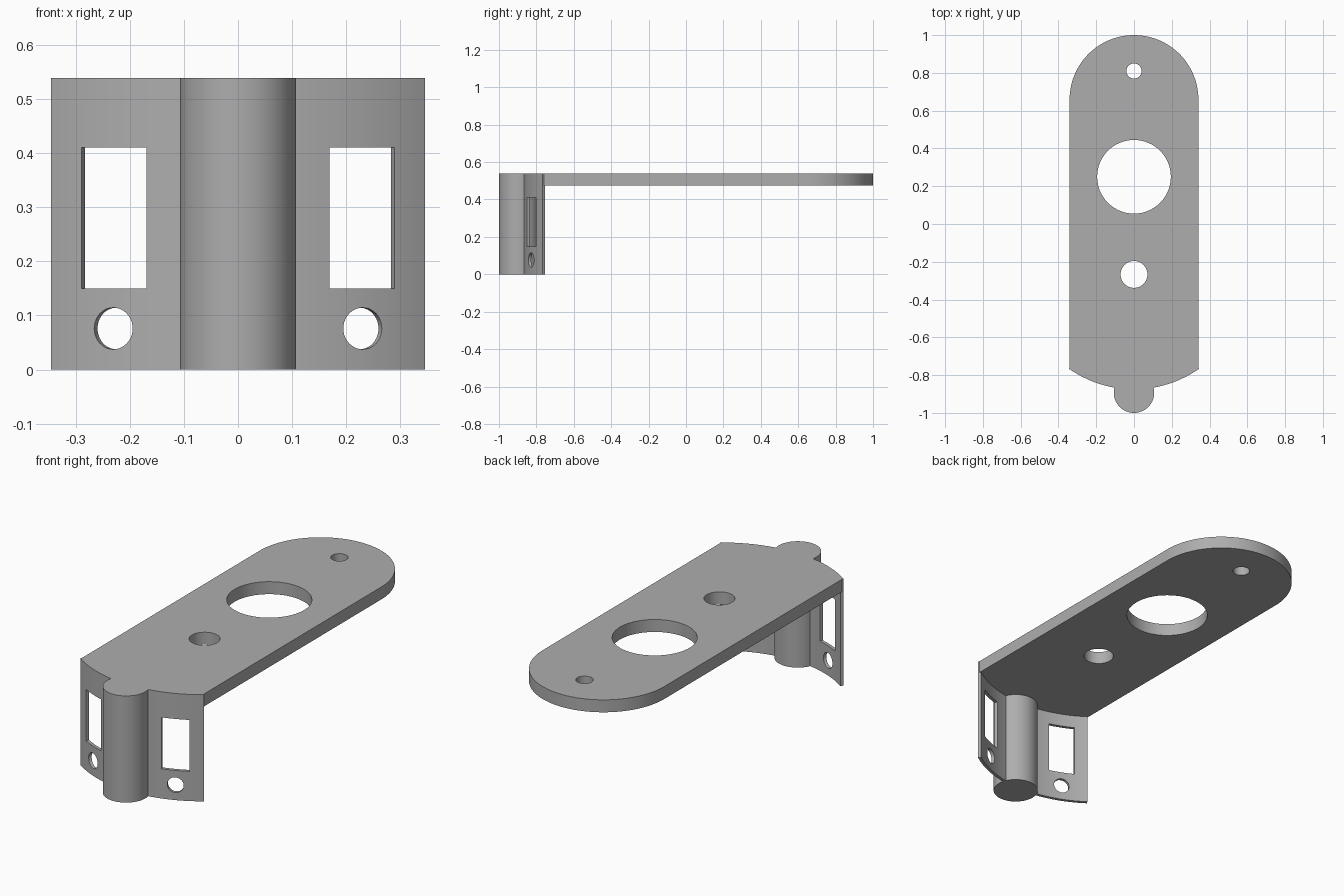
import bpy, bmesh
from math import sin, cos, pi, radians, asin, sqrt
from mathutils import Matrix

if "Cube" in bpy.data.objects:
    bpy.data.objects.remove(bpy.data.objects["Cube"])

TOP, PLATE_BOTTOM = 0.539, 0.476
HALF_W = 0.341
ARC_Y, R_OUT, R_IN = -0.275, 0.6, 0.584   # curved front wall
POST_R = 0.107

grey = bpy.data.materials.new("grey_metal")
grey.use_nodes = True
colour = (0.42, 0.42, 0.42, 1)
grey.diffuse_color = colour
grey.node_tree.nodes["Principled BSDF"].inputs["Base Color"].default_value = colour


def arc(cy, r, a0, a1, n):
    """Points on a circle centred on x = 0; angle 0 points to the front."""
    angles = [a0 + (a1 - a0) * i / n for i in range(n + 1)]
    return [(r * sin(a), cy - r * cos(a)) for a in angles]


def make_object(name, bm):
    bmesh.ops.recalc_face_normals(bm, faces=bm.faces)
    mesh = bpy.data.meshes.new(name)
    bm.to_mesh(mesh)
    bm.free()
    mesh.materials.append(grey)
    obj = bpy.data.objects.new(name, mesh)
    bpy.context.collection.objects.link(obj)
    return obj


def extrude(name, outline, z0, z1):
    bm = bmesh.new()
    face = bm.faces.new([bm.verts.new((x, y, z0)) for x, y in outline])
    geom = bmesh.ops.extrude_face_region(bm, geom=[face])["geom"]
    verts = [v for v in geom if isinstance(v, bmesh.types.BMVert)]
    bmesh.ops.translate(bm, verts=verts, vec=(0, 0, z1 - z0))
    return make_object(name, bm)


def disc(name, y, r, z0, z1, n=64):
    return extrude(name, arc(y, r, 0, 2 * pi, n)[:-1], z0, z1)


def combine(target, other, operation):
    mod = target.modifiers.new(operation, "BOOLEAN")
    mod.operation, mod.solver, mod.object = operation, "EXACT", other
    bpy.context.view_layer.objects.active = target
    bpy.ops.object.modifier_apply(modifier=mod.name)
    bpy.data.objects.remove(other)


# Plate: round back end, front edge buried in the curved wall
r_mid = (R_OUT + R_IN) / 2
half = asin(HALF_W / r_mid)
outline = arc(ARC_Y, r_mid, -half, half, 32)
outline += arc(1 - HALF_W, HALF_W, pi / 2, 3 * pi / 2, 64)
bracket = extrude("mounting_bracket", outline, PLATE_BOTTOM, TOP)

# Curved wall with radial ends
half = asin(0.345 / R_OUT)
wall = extrude("front_wall", arc(ARC_Y, R_OUT, -half, half, 48)
               + arc(ARC_Y, R_IN, half, -half, 48), 0, TOP)

# Windows and screw holes through the wall, one pair per side
for side in (-1, 1):
    turn = (Matrix.Translation((0, ARC_Y, 0))
            @ Matrix.Rotation(side * radians(22.6), 4, "Z")
            @ Matrix.Translation((0, -r_mid, 0)))
    bm = bmesh.new()
    bmesh.ops.create_cube(bm, size=1, matrix=turn
                          @ Matrix.Translation((0, 0, 0.28))
                          @ Matrix.Diagonal((0.13, 0.12, 0.26, 1)))
    combine(wall, make_object("window_cutter", bm), "DIFFERENCE")
    bm = bmesh.new()
    bmesh.ops.create_cone(bm, cap_ends=True, segments=40, radius1=0.0385,
                          radius2=0.0385, depth=0.12, matrix=turn
                          @ Matrix.Translation((0, 0, 0.076))
                          @ Matrix.Rotation(pi / 2, 4, "X"))
    combine(wall, make_object("screw_hole_cutter", bm), "DIFFERENCE")

# Join wall and round post to the plate
combine(bracket, wall, "UNION")
combine(bracket, disc("post", -1 + POST_R, POST_R, 0, TOP), "UNION")

# Holes through the plate
for y, r in ((0.25, 0.195), (0.81, 0.04), (-0.267, 0.071)):
    combine(bracket, disc("plate_hole_cutter", y, r, 0.4, 0.6), "DIFFERENCE")

# Smooth curves, crisp edges
bpy.ops.object.select_all(action="DESELECT")
bracket.select_set(True)
bpy.context.view_layer.objects.active = bracket
bpy.ops.object.shade_smooth_by_angle(angle=radians(30))
